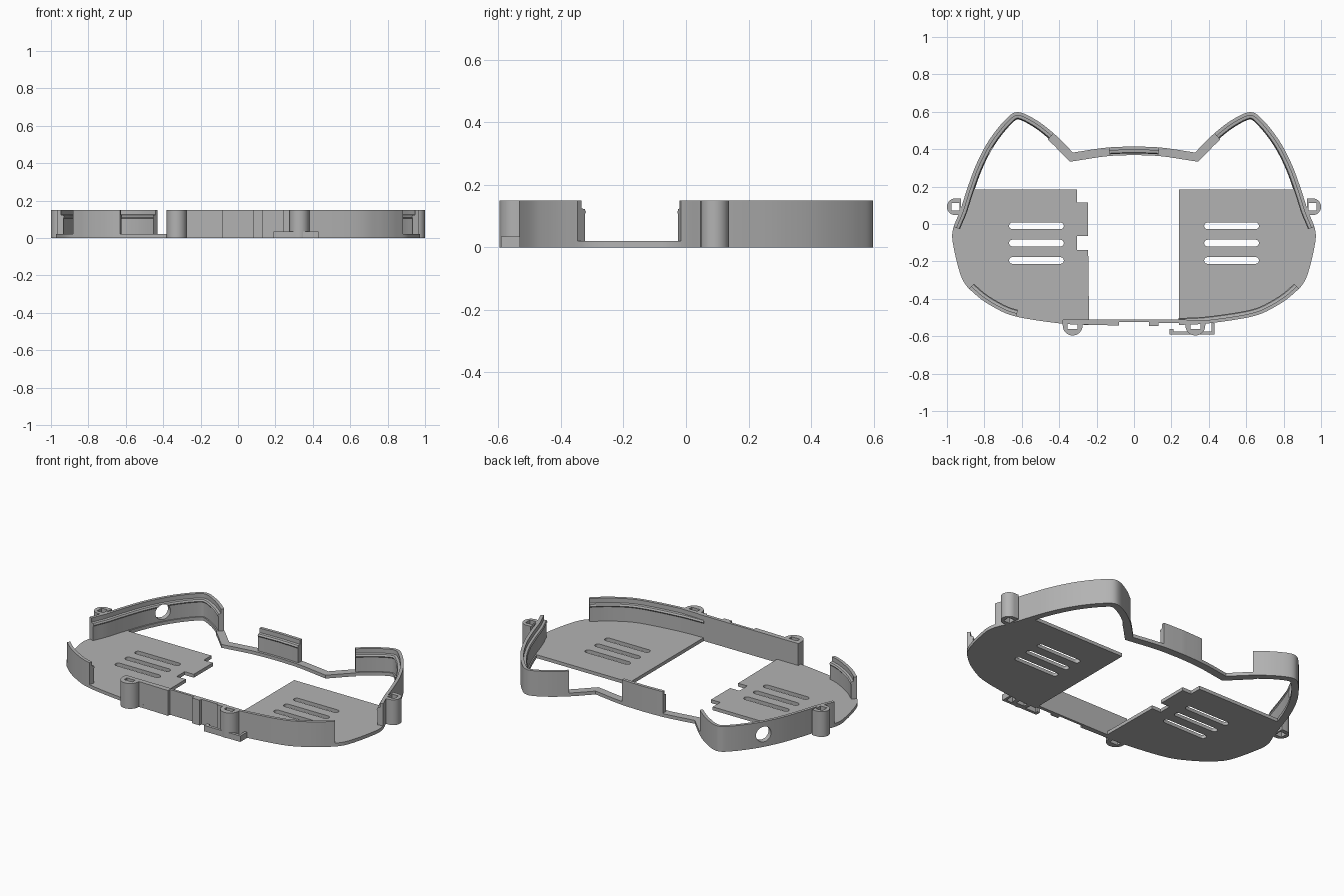
import bpy, bmesh, math
from mathutils import Vector

if "Cube" in bpy.data.objects:
    bpy.data.objects.remove(bpy.data.objects["Cube"], do_unlink=True)

grey = bpy.data.materials.new("plain_grey")
grey.use_nodes = True
COLOUR = (0.45, 0.45, 0.45, 1)
grey.diffuse_color = COLOUR
grey.node_tree.nodes["Principled BSDF"].inputs["Base Color"].default_value = COLOUR

H, BASE = 0.15, 0.02
parts = []


def add_object(name, bm):
    bmesh.ops.remove_doubles(bm, verts=bm.verts, dist=1e-5)
    bmesh.ops.recalc_face_normals(bm, faces=bm.faces)
    mesh = bpy.data.meshes.new(name)
    bm.to_mesh(mesh)
    bm.free()
    mesh.materials.clear()
    mesh.materials.append(grey)
    ob = bpy.data.objects.new(name, mesh)
    bpy.context.collection.objects.link(ob)
    parts.append(ob)
    return ob


def flat(name, loops, z0, z1):
    """Extrude a filled outline; further loops become holes."""
    cu = bpy.data.curves.new(name, 'CURVE')
    cu.dimensions, cu.fill_mode, cu.extrude = '2D', 'BOTH', (z1 - z0) / 2
    for loop in loops:
        sp = cu.splines.new('POLY')
        sp.points.add(len(loop) - 1)
        for p, (x, y) in zip(sp.points, loop):
            p.co = (x, y, 0, 1)
        sp.use_cyclic_u = True
    tmp = bpy.data.objects.new(name + "_curve", cu)
    bpy.context.collection.objects.link(tmp)
    dg = bpy.context.evaluated_depsgraph_get()
    mesh = bpy.data.meshes.new_from_object(tmp.evaluated_get(dg))
    bm = bmesh.new()
    bm.from_mesh(mesh)
    bmesh.ops.translate(bm, verts=bm.verts, vec=(0, 0, (z0 + z1) / 2))
    bpy.data.objects.remove(tmp, do_unlink=True)
    bpy.data.curves.remove(cu)
    bpy.data.meshes.remove(mesh)
    return add_object(name, bm)


def sweep(name, path, section, side=1):
    """Sweep an (inward offset, z) section along a path with mitred corners."""
    bm = bmesh.new()
    pts = [Vector(p) for p in path]
    rings = []
    for i, p in enumerate(pts):
        a = (p - pts[i - 1]).normalized() if i else None
        b = (pts[i + 1] - p).normalized() if i < len(pts) - 1 else None
        a, b = a or b, b or a
        t = (a + b).normalized()
        n = Vector((t.y, -t.x)) / max(t.dot(a), 0.5)
        rings.append([bm.verts.new((side * (p.x + n.x * o), p.y + n.y * o, z))
                      for o, z in section])
    k = len(section)
    for r, s in zip(rings, rings[1:]):
        for j in range(k):
            bm.faces.new((r[j], r[(j + 1) % k], s[(j + 1) % k], s[j]))
    bm.faces.new(rings[0])
    bm.faces.new(rings[-1])
    return add_object(name, bm)


def spline(ctrl, steps=10):
    """Smooth curve through the control points."""
    c = [Vector(p) for p in ctrl]
    c = [2 * c[0] - c[1]] + c + [2 * c[-1] - c[-2]]
    out = []
    for a, b, d, e in zip(c, c[1:], c[2:], c[3:]):
        for i in range(steps):
            t = i / steps
            out.append(0.5 * (2 * b + (d - a) * t + (2 * a - 5 * b + 4 * d - e) * t * t
                              + (3 * b - a - 3 * d + e) * t ** 3))
    return [tuple(p) for p in out] + [tuple(c[-2])]


def rect(x0, x1, y0, y1):
    return [(x0, y0), (x1, y0), (x1, y1), (x0, y1)]


def slot(x0, x1, y, r=0.018):
    arc = [math.pi * i / 8 for i in range(9)]
    return ([(x1 - r + r * math.sin(a), y - r * math.cos(a)) for a in arc]
            + [(x0 + r - r * math.sin(a), y + r * math.cos(a)) for a in arc])


# Half outline: brow, then ear, cheek and chin
brow = spline([(0, 0.415), (0.15, 0.408), (0.326, 0.382)])
side = spline([(0.326, 0.382), (0.43, 0.485), (0.53, 0.56), (0.625, 0.598), (0.695, 0.55),
               (0.78, 0.44), (0.845, 0.315), (0.893, 0.185), (0.93, 0.07), (0.967, -0.025),
               (0.967, -0.11), (0.92, -0.29), (0.85, -0.375), (0.75, -0.445), (0.63, -0.495),
               (0.4, -0.531), (0.24, -0.54)])
tip = max(range(len(side)), key=lambda i: side[i][1])
ear_start = next(i for i, p in enumerate(side) if p[0] >= 0.43)
ear_end = next(i for i, p in enumerate(side) if i > tip and p[1] < -0.01)
chin_start = next(i for i, p in enumerate(side) if p[1] < -0.34)
chin_end = next(i for i, p in enumerate(side) if i > chin_start and p[0] <= 0.63)

# Wall section with a stepped lip and a small snap ridge
wall = [(0, 0), (0.032, 0), (0.032, 0.105), (0.037, 0.112), (0.032, 0.122),
        (0.018, 0.124), (0.018, H), (0, H)]


def band(width):
    return [(0, 0), (width, 0), (width, BASE), (0, BASE)]


# Low brow band across the top, with the raised tab
half = brow[:-1] + side[:ear_start + 1]
sweep("brow_band", [(-x, y) for x, y in reversed(half[1:])] + half, band(0.046))
tab = [p for p in brow if p[0] < 0.145]
sweep("brow_tab", [(-x, y) for x, y in reversed(tab[1:])] + tab, wall)

# Ears
for s, label in ((1, "left"), (-1, "right")):
    ear = side[ear_start:ear_end + 1]
    sweep(label + "_ear_band", ear, band(0.039), s)
    ear_wall = sweep(label + "_ear_wall", ear, wall, s)

# Cable hole through the right ear
bm = bmesh.new()
bmesh.ops.create_cone(bm, cap_ends=True, segments=32, radius1=0.045, radius2=0.045, depth=0.16)
cutter = add_object("hole_cutter", bm)
parts.remove(cutter)
cutter.location = (-0.797, 0.41, 0.075)
cutter.rotation_euler = Vector((-0.86, 0.5, 0)).to_track_quat('Z', 'Y').to_euler()
cutter.hide_render = True
cutter.hide_viewport = True
cut = ear_wall.modifiers.new("cable_hole", 'BOOLEAN')
cut.object, cut.solver = cutter, 'EXACT'

# Cheek plates with vent slots
curve = [p for p in side[tip:] if p[1] <= 0.19]
vents = (-0.01, -0.102, -0.195)
flat("left_plate", [curve + [(0.24, 0.185)]] + [slot(0.375, 0.668, y) for y in vents], 0, BASE)
notches = [(-0.245, -0.14), (-0.305, -0.14), (-0.305, -0.065), (-0.245, -0.065),
           (-0.245, 0.115), (-0.305, 0.115), (-0.305, 0.185)]
flat("right_plate", [[(-x, y) for x, y in curve] + notches]
     + [slot(-0.668, -0.375, y) for y in vents], 0, BASE)

# Chin walls
sweep("left_chin_wall", side[chin_start:], wall)
sweep("right_chin_wall", side[chin_start:chin_end + 1], wall, -1)

# Front wall with its thin middle
flat("front_wall", [[(-0.38, -0.51), (0.28, -0.51), (0.28, -0.53), (0.13, -0.53), (0.13, -0.545),
                     (0.08, -0.545), (0.08, -0.525), (-0.08, -0.525), (-0.08, -0.543),
                     (-0.38, -0.535)]], 0, H)


# Screw posts
def post(name, cx, cy, r, angle, length, hx, hy):
    d = Vector((math.cos(angle), math.sin(angle)))
    n = Vector((-d.y, d.x))
    c = Vector((cx, cy))
    loop = [c + r * (d * math.cos(a) + n * math.sin(a))
            for a in (math.pi * (i / 16 - 0.5) for i in range(17))]
    loop += [c + n * r - d * length, c - n * r - d * length]
    flat(name, [[tuple(p) for p in loop], rect(cx - hx, cx + hx, cy - hy, cy + hy)], 0, H)


for s, label in ((1, "left"), (-1, "right")):
    post(label + "_side_post", s * 0.955, 0.092, 0.045, 0 if s > 0 else math.pi, 0.03, 0.021, 0.021)
    post(label + "_front_post", s * 0.328, -0.543, 0.053, -math.pi / 2, 0.03, 0.027, 0.019)

# Low hook at the front
flat("front_hook", [[(0.19, -0.592), (0.43, -0.592), (0.43, -0.53), (0.415, -0.53),
                     (0.415, -0.575), (0.21, -0.575), (0.21, -0.562), (0.19, -0.562)]], 0, 0.035)

# Smooth curved walls, sharp edges
bpy.ops.object.select_all(action='DESELECT')
for ob in parts:
    ob.select_set(True)
bpy.context.view_layer.objects.active = parts[0]
bpy.ops.object.shade_smooth_by_angle(angle=math.radians(30))
